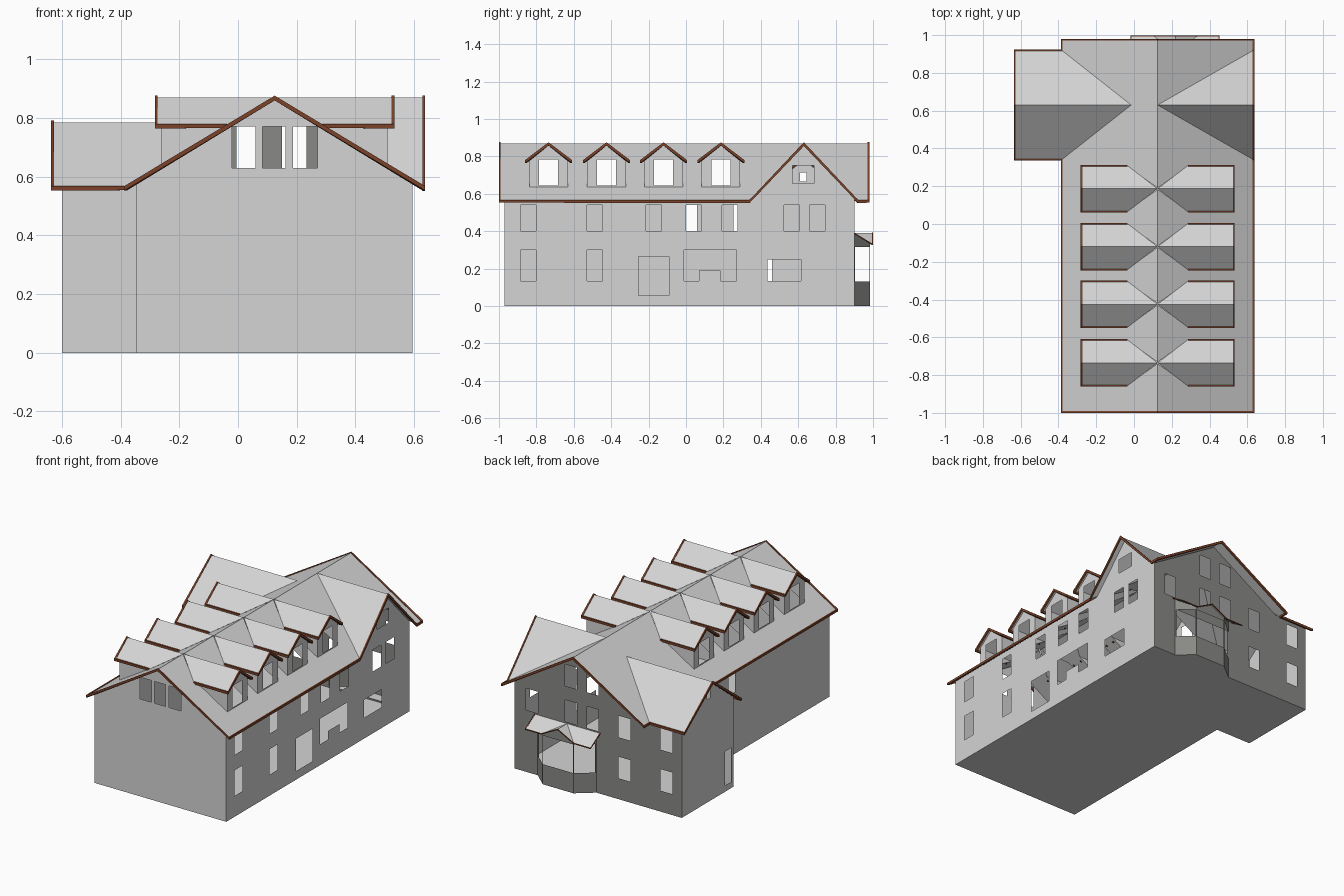
import bpy, bmesh
from mathutils import Vector

cube = bpy.data.objects.get("Cube")
if cube:
    bpy.data.objects.remove(cube, do_unlink=True)


def material(name, rgb):
    m = bpy.data.materials.new(name)
    m.use_nodes = True
    m.diffuse_color = (*rgb, 1)
    m.node_tree.nodes["Principled BSDF"].inputs["Base Color"].default_value = (*rgb, 1)
    return m


GREY = material("pale grey", (0.66, 0.66, 0.66))
DARK = material("dark grey", (0.25, 0.25, 0.24))
BROWN = material("brown trim", (0.2, 0.055, 0.022))


def finish(bm, name, mat):
    me = bpy.data.meshes.new(name)
    bm.to_mesh(me)
    bm.free()
    me.materials.append(mat)
    bpy.context.collection.objects.link(bpy.data.objects.new(name, me))


def rect(a0, a1, b0, b1):
    return [(a0, b0), (a1, b0), (a1, b1), (a0, b1)]


def face_out(faces, out):
    for f in faces:
        f.normal_update()
        if f.normal.dot(Vector(out)) < 0:
            f.normal_flip()


def panel(name, outline, place, out, holes=(), mat=GREY):
    """Flat sheet with openings; place maps 2D to 3D, out is the outward side."""
    bm = bmesh.new()
    edges = []
    for loop in [outline, *holes]:
        vs = [bm.verts.new(place(*p)) for p in loop]
        edges += [bm.edges.new((vs[i - 1], vs[i])) for i in range(len(vs))]
    bmesh.ops.triangle_fill(bm, use_beauty=True, edges=edges)
    face_out(bm.faces, out)
    finish(bm, name, mat)


def sheets(name, polys, out, mat=GREY):
    """Plain faces given by 3D corners."""
    bm = bmesh.new()
    for poly in polys:
        bm.faces.new([bm.verts.new(p) for p in poly])
    face_out(bm.faces, out)
    finish(bm, name, mat)


def trim(name, path, closed=False, width=0.009, thick=0.014):
    """Mitred square board swept along a path."""
    bm = bmesh.new()
    pts = [Vector(p) for p in path]
    steps = [b - a for a, b in zip(pts, pts[1:] + pts[:1])]
    rings = []
    for i, p in enumerate(pts):
        before, after = steps[i - 1], steps[i]
        if not closed:
            before = after if i == 0 else before
            after = before if i == len(pts) - 1 else after
        n1, n2 = (Vector((-d.y, d.x, 0)).normalized() for d in (before, after))
        side = (n1 + n2) / (1 + n1.dot(n2)) * width / 2
        flat = sum(d.xy.length / d.length for d in (before, after)) / 2
        top = p + Vector((0, 0, thick * 0.4))
        low = top - Vector((0, 0, thick / flat))
        rings.append([bm.verts.new(q) for q in (top - side, top + side, low + side, low - side)])
    for a, b in zip(rings, rings[1:] + (rings[:1] if closed else [])):
        for i in range(4):
            bm.faces.new((a[i - 1], a[i], b[i], b[i - 1]))
    if not closed:
        bm.faces.new(rings[0])
        bm.faces.new(rings[-1])
    bmesh.ops.recalc_face_normals(bm, faces=bm.faces)
    finish(bm, name, BROWN)


# Main dimensions
RX, RIDGE, EAVE, HALF = 0.125, 0.87, 0.562, 0.508
SLOPE = (RIDGE - EAVE) / HALF
FRONT, BACK = -0.995, 0.976
GY, G0, G1 = 0.63, 0.34, 0.92          # cross gable ridge and eaves
WING_X, WING_RIDGE = -0.632, 0.785
DORMERS = (-0.735, -0.425, -0.12, 0.187)
DORMER_EAVE = 0.774


def roof_z(u):
    return RIDGE - SLOPE * u


# Walls stop just under the roof sheets
WALL_TOP = roof_z(0.47) - 0.004
APEX, WING_APEX, WING_TOP = RIDGE - 0.004, WING_RIDGE - 0.004, 0.573
UP, LOW = (0.40, 0.54), (0.135, 0.30)   # window rows

# Front and back walls
attic = [rect(-0.02, 0.06, 0.63, 0.77), rect(0.083, 0.162, 0.63, 0.77), rect(0.187, 0.27, 0.63, 0.77)]
panel("front_wall", [(-0.345, 0), (0.595, 0), (0.595, WALL_TOP), (RX, APEX), (-0.345, WALL_TOP)],
      lambda a, b: (a, -0.97, b), (0, -1, 0), attic)
back = [rect(c - 0.042, c + 0.042, *UP) for c in (-0.49, -0.19, 0.037, 0.192, 0.47)]
back += [rect(c - 0.042, c + 0.042, 0.135, 0.275) for c in (-0.49, -0.19)]
back += [rect(c - 0.042, c + 0.042, 0.63, 0.77) for c in (0.037, 0.192)]
back.append(rect(0.02, 0.42, 0.01, 0.32))
panel("back_wall", [(-0.6, 0), (0.595, 0), (0.595, WALL_TOP), (RX, APEX), (-0.36, WING_TOP), (-0.6, WING_TOP)],
      lambda a, b: (a, 0.9, b), (0, 1, 0), back, DARK)

# Right wall with cross gable
right = [rect(a, a + 0.083, *UP) for a in (-0.885, -0.53, -0.213, 0, 0.193, 0.525, 0.66)]
right += [rect(a, a + 0.083, *LOW) for a in (-0.885, -0.53)]
right += [rect(-0.255, -0.09, 0.055, 0.265), rect(0.435, 0.615, 0.135, 0.25), rect(0.57, 0.685, 0.655, 0.75)]
right.append([(-0.01, 0.135), (0.07, 0.135), (0.07, 0.19), (0.185, 0.19),
              (0.185, 0.135), (0.27, 0.135), (0.27, 0.30), (-0.01, 0.30)])
panel("right_wall", [(-0.97, 0), (0.9, 0), (0.9, WALL_TOP), (GY, APEX), (0.362, WALL_TOP), (-0.97, WALL_TOP)],
      lambda a, b: (0.595, a, b), (1, 0, 0), right)

# Left wall and wing
panel("left_wall", rect(-0.97, 0.37, 0, WALL_TOP), lambda a, b: (-0.345, a, b), (-1, 0, 0),
      [rect(-0.01, 0.06, *UP), rect(0.255, 0.335, *UP)])
panel("wing_end_wall", [(0.37, 0), (0.9, 0), (0.9, WING_TOP), (GY, WING_APEX), (0.37, 0.579)],
      lambda a, b: (-0.6, a, b), (-1, 0, 0),
      [rect(0.39, 0.46, 0.04, 0.26), rect(0.61, 0.645, 0.665, 0.715)])
panel("wing_front_wall", rect(-0.6, -0.345, 0, 0.579), lambda a, b: (a, 0.37, b), (0, -1, 0))

# Floor, including the bay
BAY = [(0.43, 0.9), (0.335, 0.985), (0.115, 0.985), (0.01, 0.9)]
panel("floor", [(-0.345, -0.97), (0.595, -0.97), (0.595, 0.9), *BAY, (-0.6, 0.9), (-0.6, 0.37), (-0.345, 0.37)],
      lambda a, b: (a, b, 0), (0, 0, -1))

# Main roof slopes, open beneath the dormers
for s, side, tip in ((1, "right", 0.004), (-1, "left", 0.14)):
    outline = [(0, FRONT), (HALF, FRONT), (HALF, G0), (tip, GY), (HALF, G1), (HALF, BACK), (0, BACK)]
    for c in reversed(DORMERS):
        outline += [(0, c + 0.004), (0.139, c + 0.103), (0.385, c + 0.103),
                    (0.385, c - 0.103), (0.139, c - 0.103), (0, c - 0.004)]
    panel(side + "_roof", outline, lambda u, y: (RX + s * u, y, roof_z(u)), (0, 0, 1))

    # Dormers along this slope
    for n, c in enumerate(DORMERS, 1):
        name = f"{side}_dormer_{n}"
        inner, outer = RX + s * 0.16, RX + s * 0.403
        rim = [(inner, c - 0.122, DORMER_EAVE), (outer, c - 0.122, DORMER_EAVE), (outer, c, RIDGE),
               (outer, c + 0.122, DORMER_EAVE), (inner, c + 0.122, DORMER_EAVE)]
        top = (RX, c, RIDGE)
        sheets(name + "_roof", [[top, rim[0], rim[1], rim[2]], [top, rim[2], rim[3], rim[4]]], (0, 0, 1))
        trim(name + "_trim", rim)
        foot = roof_z(0.385)
        panel(name + "_front", [(-0.103, foot), (0.103, foot), (0.103, 0.785), (0, APEX), (-0.103, 0.785)],
              lambda a, b: (RX + s * 0.385, c + a, b), (s, 0, 0), [rect(-0.05, 0.05, 0.645, 0.784)])
        for d in (-1, 1):
            y = c + d * 0.103
            sheets(f"{name}_cheek_{'front' if d < 0 else 'back'}",
                   [[(RX + s * 0.139, y, 0.785), (RX + s * 0.385, y, 0.785), (RX + s * 0.385, y, foot)]], (0, d, 0))

# Cross gable roofs
XR, XL = RX + HALF, RX - HALF
for name, end, eave_x, tip, ridge in (("right_gable_roof", XR, XR, RX, RIDGE),
                                      ("wing_roof", WING_X, XL, RX - 0.14, WING_RIDGE)):
    polys = []
    for g in (G0, G1):
        poly = [(end, g, EAVE), (tip, GY, ridge), (end, GY, ridge)]
        if end != eave_x:
            poly.insert(1, (eave_x, g, EAVE))
        polys.append(poly)
    sheets(name, polys, (0, 0, 1))

# Trim around the whole roof edge
trim("roof_trim", [(XL, FRONT, EAVE), (RX, FRONT, RIDGE), (XR, FRONT, EAVE), (XR, G0, EAVE),
                   (XR, GY, RIDGE), (XR, G1, EAVE), (XR, BACK, EAVE), (RX, BACK, RIDGE),
                   (XL, BACK, EAVE), (XL, G1, EAVE), (WING_X, G1, EAVE), (WING_X, GY, WING_RIDGE),
                   (WING_X, G0, EAVE), (XL, G0, EAVE)], closed=True)

# Bay walls with wide openings, reaching up to the canopy
for n, (p, q) in enumerate(zip(BAY, BAY[1:]), 1):
    p, q = Vector(p), Vector(q)
    size = (q - p).length

    def along(a, b):
        v = p.lerp(q, a / size)
        return (v.x, v.y, b)
    tops = [0.387 - 0.6 * (v.y - 0.9) for v in (p, q)]
    panel(f"bay_wall_{n}", [(0, 0), (size, 0), (size, tops[1]), (0, tops[0])], along, (0, 1, 0),
          [rect(0.004, size - 0.004, 0.13, 0.315)], DARK)

# Bay canopy with a small central gable
C, SPAN = 0.22, 0.115
low, high, edge = 0.33, 0.39, 0.996
peak = (C, 0.9, high)
sheets("bay_canopy", [
    [(-0.015, 0.9, high), (-0.015, edge, low), (C - SPAN, edge, low), peak],
    [(0.45, 0.9, high), (0.45, edge, low), (C + SPAN, edge, low), peak],
    [peak, (C - SPAN, edge, low), (C, edge, high)],
    [peak, (C + SPAN, edge, low), (C, edge, high)]], (0, 0, 1))
sheets("bay_gable_front", [[(C - SPAN, 0.985, low), (C + SPAN, 0.985, low), (C, 0.985, high - 0.003)]],
       (0, 1, 0), DARK)
trim("bay_canopy_trim", [(-0.015, 0.9, high), (-0.015, edge, low), (C - SPAN, edge, low), (C, edge, high),
                         (C + SPAN, edge, low), (0.45, edge, low), (0.45, 0.9, high)], width=0.005, thick=0.006)
